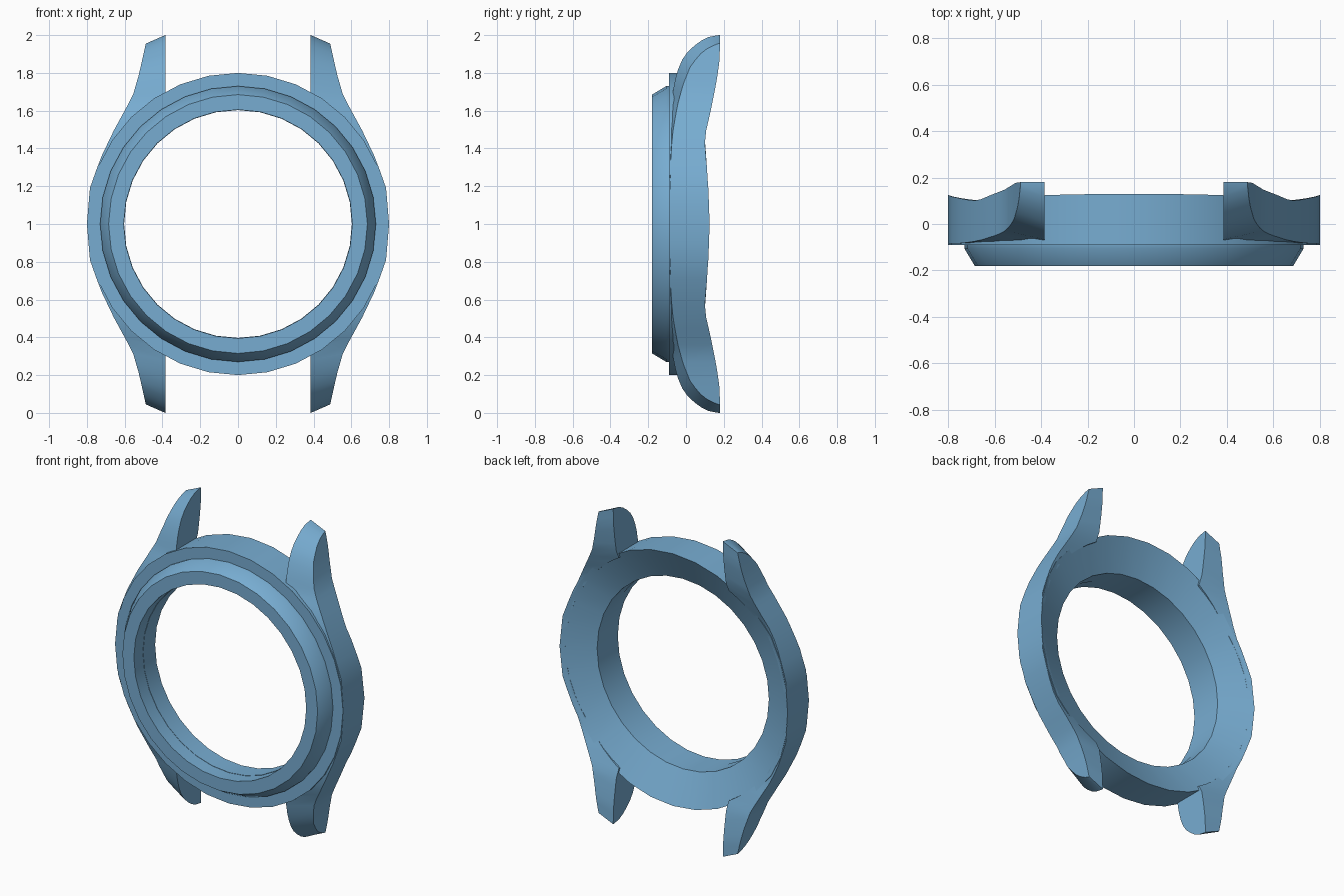
import bpy, bmesh, math

cube = bpy.data.objects.get("Cube")
if cube:
    bpy.data.objects.remove(cube, do_unlink=True)

# One blue material for the whole case
blue = bpy.data.materials.new("steel_blue")
blue.use_nodes = True
colour = (0.185, 0.415, 0.64, 1)
blue.diffuse_color = colour
blue.node_tree.nodes["Principled BSDF"].inputs["Base Color"].default_value = colour

MID = 1.0      # height of the case centre
SEGMENTS = 32


def lerp(points, t):
    """Piecewise linear lookup in a list of (t, value) pairs."""
    for (a, va), (b, vb) in zip(points, points[1:]):
        if t <= b:
            return va + (vb - va) * max(0.0, (t - a) / (b - a))
    return points[-1][1]


def loft(name, sections, closed):
    """Skin a list of equal closed cross-sections."""
    bm = bmesh.new()
    rings = [[bm.verts.new(p) for p in s] for s in sections]
    pairs = list(zip(rings, rings[1:]))
    if closed:
        pairs.append((rings[-1], rings[0]))
    for a, b in pairs:
        n = len(a)
        for i in range(n):
            j = (i + 1) % n
            bm.faces.new((a[i], a[j], b[j], b[i]))
    if not closed:
        bm.faces.new(rings[0])
        bm.faces.new(rings[-1])
    bmesh.ops.recalc_face_normals(bm, faces=bm.faces)
    mesh = bpy.data.meshes.new(name)
    bm.to_mesh(mesh)
    bm.free()
    mesh.materials.append(blue)
    obj = bpy.data.objects.new(name, mesh)
    bpy.context.collection.objects.link(obj)
    bpy.ops.object.select_all(action='DESELECT')
    obj.select_set(True)
    bpy.context.view_layer.objects.active = obj
    bpy.ops.object.shade_smooth_by_angle(angle=math.radians(32))
    return obj


def hoop(name, profile):
    """Sweep a (radius, y) profile, which may vary with height, round the y axis."""
    sections = []
    for i in range(SEGMENTS):
        a = math.tau * i / SEGMENTS
        sections.append([(r * math.cos(a), y, MID + r * math.sin(a))
                         for r, y in profile(abs(math.sin(a)))])
    return loft(name, sections, True)


# Case ring: flat front, dished back with a wavy outer rim
RIM_BACK = [(0, .125), (.25, .118), (.56, .10), (.8, .12), (1, .13)]
hoop("case_ring", lambda s: [(.603, -.09), (.8, -.09),
                             (.8, lerp(RIM_BACK, s)), (.603, .03)])

# Bezel: raised ring with a sloping outer edge
hoop("bezel", lambda s: [(.605, -.18), (.685, -.18), (.73, -.105),
                         (.73, -.08), (.605, -.08)])

# Flanks with lugs: all curves are given against distance from mid height
OUTER_X = [(0, .8), (.2, .783), (.36, .722), (.5, .655), (.6, .6), (.68, .557),
           (.79, .525), (.87, .507), (.955, .488)]
BACK_Y = [(0, .125), (.2, .118), (.45, .10), (.52, .107), (.6, .125), (.7, .145),
          (.8, .163), (.9, .177), (1, .18)]
INNER_FRONT = [(0, -.085), (.6, -.083), (.7, -.07), (.8, -.05), (.87, -.02),
               (.92, .015), (.965, .07), (.99, .12), (1, .172)]
OUTER_FRONT = [(0, -.085), (.3, -.083), (.4, -.078), (.5, -.068), (.63, -.045),
               (.74, -.015), (.84, .025), (.91, .085), (.94, .13), (.955, .172)]
STEPS = [0, .1, .2, .3, .38, .45, .52, .58, .63, .668, .72, .77, .82, .87,
         .91, .945, .97, .99, 1]


def flank_section(u, side):
    d, s = abs(u), math.copysign(1, u)
    do = d * .955
    xi = max(.385, math.sqrt(max(0, .77 ** 2 - d * d)))
    xo = lerp(OUTER_X, do)
    dish = min(1, (math.hypot(xi, d) - .6) / .2)
    back_in = .03 + (lerp(BACK_Y, d) - .03) * dish
    return [(side * xi, lerp(INNER_FRONT, d), MID + s * d),
            (side * xo, lerp(OUTER_FRONT, do), MID + s * do),
            (side * xo, lerp(BACK_Y, d), MID + s * do),
            (side * xi, back_in, MID + s * d)]


heights = [-u for u in reversed(STEPS[1:])] + STEPS
for label, side in (("left", 1), ("right", -1)):
    loft(label + "_flank_and_lugs", [flank_section(u, side) for u in heights], False)
